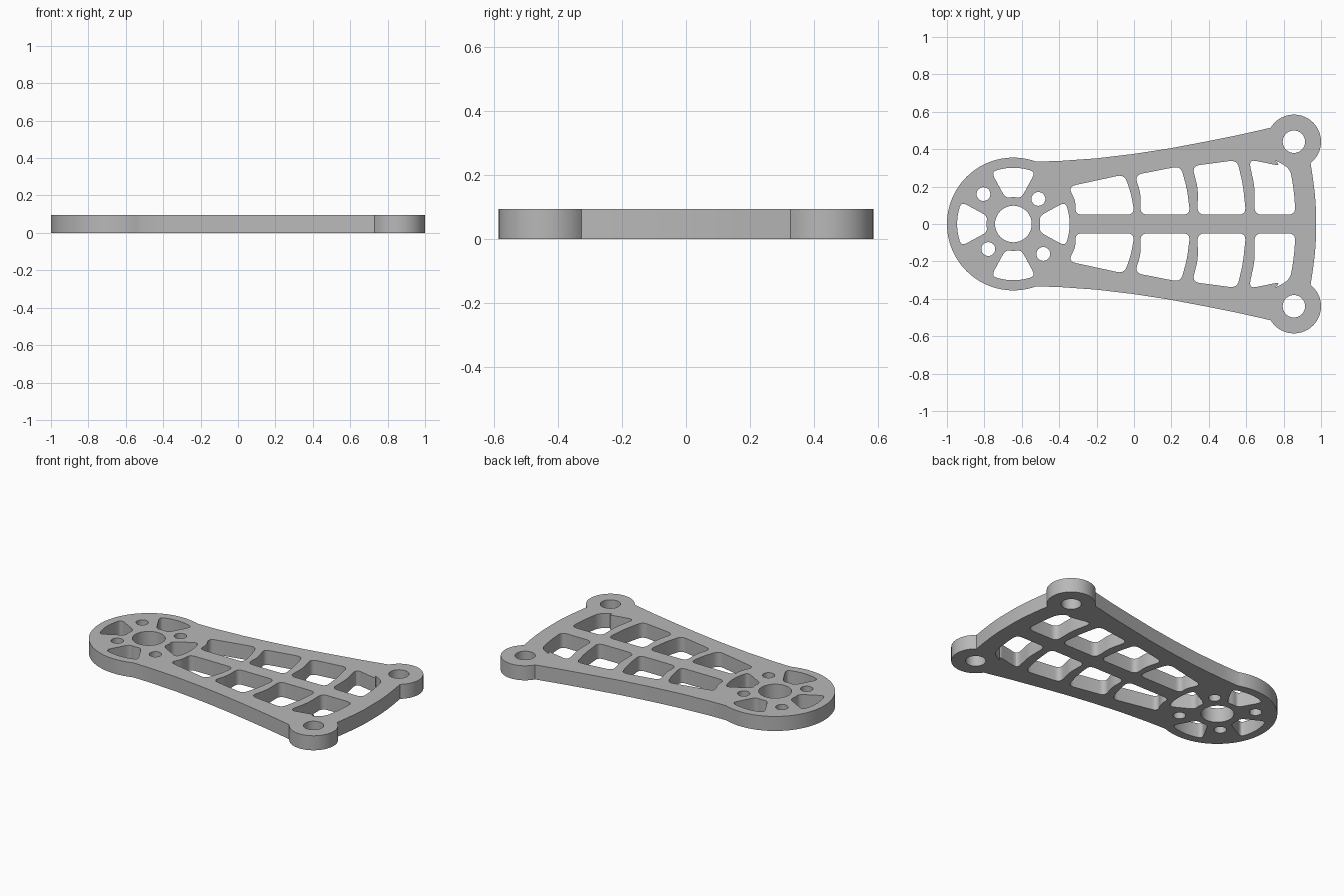
import bpy
import bmesh
from math import cos, sin, radians, sqrt
from mathutils import Vector

cube = bpy.data.objects.get("Cube")
if cube:
    bpy.data.objects.remove(cube, do_unlink=True)

THICK = 0.095
HUB = Vector((-0.645, 0))
BOSS = Vector((0.855, 0.44))


def arc(centre, radius, start, end, steps):
    """Points on an arc, angles in degrees, both ends included."""
    angles = [radians(start + (end - start) * i / steps) for i in range(steps + 1)]
    return [centre + radius * Vector((cos(a), sin(a))) for a in angles]


def circle(centre, radius, steps=40):
    return arc(centre, radius, 0, 360, steps)[:-1]


def on_ring(radius, y):
    """Point at height y on a ring around the hub."""
    return Vector((HUB.x + sqrt(radius ** 2 - y ** 2), y))


def rounded(corners, size, steps=5):
    """Round every corner of a closed polygon."""
    result = []
    for i, c in enumerate(corners):
        ends = []
        for other in (corners[i - 1], corners[(i + 1) % len(corners)]):
            d = other - c
            ends.append(c + d.normalized() * min(size, 0.45 * d.length))
        a, b = ends
        for k in range(steps + 1):
            t = k / steps
            result.append(a * (1 - t) ** 2 + c * 2 * t * (1 - t) + b * t ** 2)
    return result


def mirrored(points):
    return [Vector((p.x, -p.y)) for p in reversed(points)]


# Outer outline: curved end, mounting boss, sweeping side and round hub
side = [Vector(p) for p in ((0.56, 0.476), (0.38, 0.44), (0.19, 0.404),
                            (0, 0.375), (-0.2, 0.351), (-0.4, 0.337))]
half = [on_ring(1.62, y) for y in (0.08, 0.16, 0.24)]
half += arc(BOSS, 0.145, -52, 149, 32)
half += side
half += arc(HUB, 0.355, 70, 178, 32)
loops = [half + mirrored(half)]

# Windows between the ribs: inner ring, outer ring, top left y, top right y
for inner, outer, y_left, y_right in ((0.355, 0.65, 0.2, 0.265),
                                      (0.70, 0.947, 0.262, 0.31),
                                      (1.005, 1.245, 0.31, 0.342)):
    low = 0.05
    foot = on_ring(inner, low) - Vector((0.02, 0))
    window = [foot, on_ring(outer, low), on_ring(outer, y_right * 0.6),
              on_ring(outer, y_right), on_ring(inner, y_left),
              on_ring(inner, y_left * 0.6)]
    window = rounded(window, 0.04)
    loops += [window, mirrored(window)]

# End window, notched around the boss
notch = [Vector(p) for p in ((0.745, 0.348), (0.785, 0.31))]
window = [on_ring(1.305, 0.05) - Vector((0.015, 0)), on_ring(1.51, 0.05),
          on_ring(1.51, 0.17), on_ring(1.51, 0.295)]
window += notch + [on_ring(1.305, 0.345), on_ring(1.305, 0.2)]
window = rounded(window, 0.04)
loops += [window, mirrored(window)]

# Hub bore and boss holes
loops.append(circle(HUB, 0.098))
hole = circle(BOSS, 0.06)
loops += [hole, mirrored(hole)]

# Four lightening slots around the hub
for turn in (0, 90, 180, 270):
    slot = arc(HUB, 0.302, turn - 23, turn + 23, 4)
    slot += arc(HUB, 0.145, turn + 17, turn - 17, 2)
    loops.append(rounded(slot, 0.035))

# Four screw holes on two spacings
for x, y in ((-0.16, 0.16), (0.16, -0.16), (0.134, 0.134), (-0.134, -0.134)):
    loops.append(circle(HUB + Vector((x, y)), 0.037, 24))

# Fill the outline and its holes as one extruded plate
curve = bpy.data.curves.new("plate_profile", "CURVE")
curve.dimensions = "2D"
curve.fill_mode = "BOTH"
curve.extrude = THICK / 2
for points in loops:
    spline = curve.splines.new("POLY")
    spline.points.add(len(points) - 1)
    for target, p in zip(spline.points, points):
        target.co = (p.x, p.y, 0, 1)
    spline.use_cyclic_u = True

profile = bpy.data.objects.new("plate_profile", curve)
bpy.context.collection.objects.link(profile)
bpy.context.view_layer.update()
evaluated = profile.evaluated_get(bpy.context.evaluated_depsgraph_get())
mesh = bpy.data.meshes.new_from_object(evaluated)
bpy.data.objects.remove(profile, do_unlink=True)

# Weld the walls to the faces and stand the plate on the ground
bm = bmesh.new()
bm.from_mesh(mesh)
bmesh.ops.remove_doubles(bm, verts=bm.verts, dist=0.0002)
bmesh.ops.recalc_face_normals(bm, faces=bm.faces)
bmesh.ops.translate(bm, verts=bm.verts, vec=(0, 0, THICK / 2))
bm.to_mesh(mesh)
bm.free()

arm = bpy.data.objects.new("arm_plate", mesh)
bpy.context.collection.objects.link(arm)

# Grey material
grey = bpy.data.materials.new("grey")
grey.use_nodes = True
colour = (0.48, 0.48, 0.48, 1)
grey.diffuse_color = colour
grey.node_tree.nodes["Principled BSDF"].inputs["Base Color"].default_value = colour
mesh.materials.clear()
mesh.materials.append(grey)

bpy.ops.object.select_all(action="DESELECT")
arm.select_set(True)
bpy.context.view_layer.objects.active = arm
bpy.ops.object.shade_smooth_by_angle(angle=radians(30))
